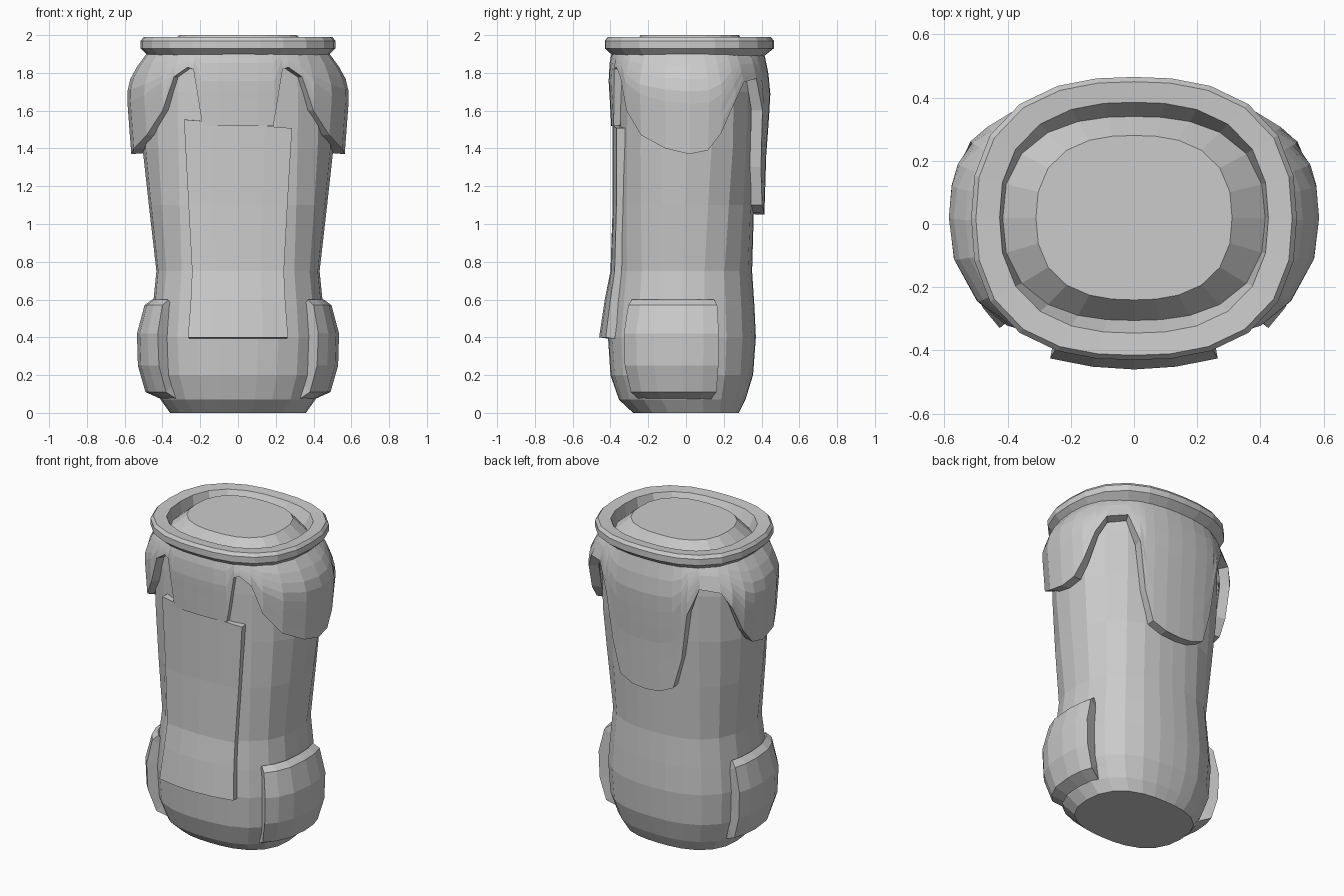
import bpy, bmesh, math

if "Cube" in bpy.data.objects:
    bpy.data.objects.remove(bpy.data.objects["Cube"])

grey = bpy.data.materials.new("plain grey")
grey.diffuse_color = (0.6, 0.6, 0.6, 1)
grey.use_nodes = True
grey.node_tree.nodes["Principled BSDF"].inputs["Base Color"].default_value = grey.diffuse_color


def oval(deg, z, a, yf, yb, p=2.5):
    """Point on a rounded oval; deg is measured from the front (-y) towards +x."""
    c, b = (yf + yb) / 2, (yb - yf) / 2
    s, k = math.sin(math.radians(deg)), -math.cos(math.radians(deg))
    r = (abs(s / a) ** p + abs(k / b) ** p) ** (-1 / p)
    return (r * s, c + r * k, z)


def lerp_table(t, table):
    """Linear lookup of the columns of a table sorted by its first column."""
    for lo, hi in zip(table, table[1:]):
        if t <= hi[0]:
            f = max(0, (t - lo[0]) / (hi[0] - lo[0]))
            return [u + (v - u) * f for u, v in zip(lo[1:], hi[1:])]
    return list(table[-1][1:])


def skin(name, rows, closed, caps=False, thick=0):
    """Join rows of points with quads, optionally capped or thickened inwards."""
    bm = bmesh.new()
    vs = [[bm.verts.new(p) for p in row] for row in rows]
    n = len(rows[0])
    for r0, r1 in zip(vs, vs[1:]):
        for i in range(n if closed else n - 1):
            j = (i + 1) % n
            bm.faces.new((r0[i], r0[j], r1[j], r1[i]))
    if caps:
        bm.faces.new(vs[0][::-1])
        bm.faces.new(vs[-1])
    me = bpy.data.meshes.new(name)
    bm.to_mesh(me)
    bm.free()
    me.materials.append(grey)
    ob = bpy.data.objects.new(name, me)
    bpy.context.collection.objects.link(ob)
    if thick:
        m = ob.modifiers.new("thickness", 'SOLIDIFY')
        m.thickness = thick
        m.offset = -1
    return ob


around = [i * 15 for i in range(24)]

# Torso: (z, half width, front y, back y)
torso = [(0, .36, -.28, .28), (.07, .41, -.355, .315), (.2, .455, -.40, .355),
         (.4, .465, -.413, .37), (.57, .45, -.40, .362), (.75, .432, -.38, .35),
         (1.1, .472, -.372, .36), (1.4, .505, -.362, .37), (1.7, .51, -.36, .375),
         (1.9, .46, -.36, .38)]
skin("torso", [[oval(d, *r) for d in around] for r in torso], True, caps=True)

# Collar rim, groove and neck plug in one turned profile
collar = [(1.89, .475, -.385, .415), (1.93, .515, -.43, .465), (1.97, .515, -.43, .465),
          (1.99, .50, -.415, .45), (1.985, .425, -.345, .385), (1.91, .415, -.305, .34),
          (2.0, .31, -.24, .28)]
skin("collar", [[oval(d, *r) for d in around] for r in collar], True, caps=True)

# Shoulder cape: surface profile, and hem height by angle from the front
cape = [(1.05, .56, -.39, .415), (1.37, .565, -.39, .425), (1.5, .575, -.395, .435),
        (1.68, .588, -.405, .447), (1.75, .58, -.41, .442), (1.85, .525, -.405, .43),
        (1.9, .485, -.395, .415)]
hem = [(0, 1.52), (14, 1.52), (25, 1.52), (31, 1.82), (35, 1.83), (43, 1.78), (50, 1.6),
       (62, 1.47), (77, 1.4), (90, 1.37), (100, 1.39), (107, 1.48), (115, 1.65),
       (122, 1.75), (135, 1.77), (143, 1.6), (147, 1.3), (154, 1.1), (166, 1.06), (180, 1.05)]
half = [h[0] for h in hem]
angles = half + [360 - d for d in half[-2:0:-1]]
rows = []
for t in range(9):
    row = []
    for d in angles:
        low = lerp_table(min(d, 360 - d), hem)[0]
        z = low + (1.9 - low) * t / 8
        row.append(oval(d, z, *lerp_table(z, cape), 2.35))
    rows.append(row)
skin("shoulder_cape", rows, True, thick=.06)

# Front panel: (z, half width, front y, bow)
panel = [(.40, .265, -.46, .035), (.6, .25, -.43, .03), (.75, .243, -.40, .022),
         (1.1, .262, -.388, .02), (1.53, .286, -.388, .02)]
rows = []
for z, w, y, bow in panel:
    tilt = -.08 if z > 1.5 else 0
    rows.append([(w * u, y + bow * u * u, z + tilt * w * u) for u in (-1, -.5, 0, .5, 1)])
skin("front_panel", rows, False, thick=.05)

# Hip pads, one on each side
pad = [(.07, .40, -.34, .31), (.11, .49, -.39, .36), (.25, .53, -.44, .40),
       (.42, .535, -.45, .41), (.57, .495, -.43, .40), (.60, .455, -.405, .37)]
for side, name in ((1, "right_hip_pad"), (-1, "left_hip_pad")):
    degs = [54, 63, 74, 90, 102, 111][::side]
    skin(name, [[oval(side * d, *r) for d in degs] for r in pad], False, thick=.08)
